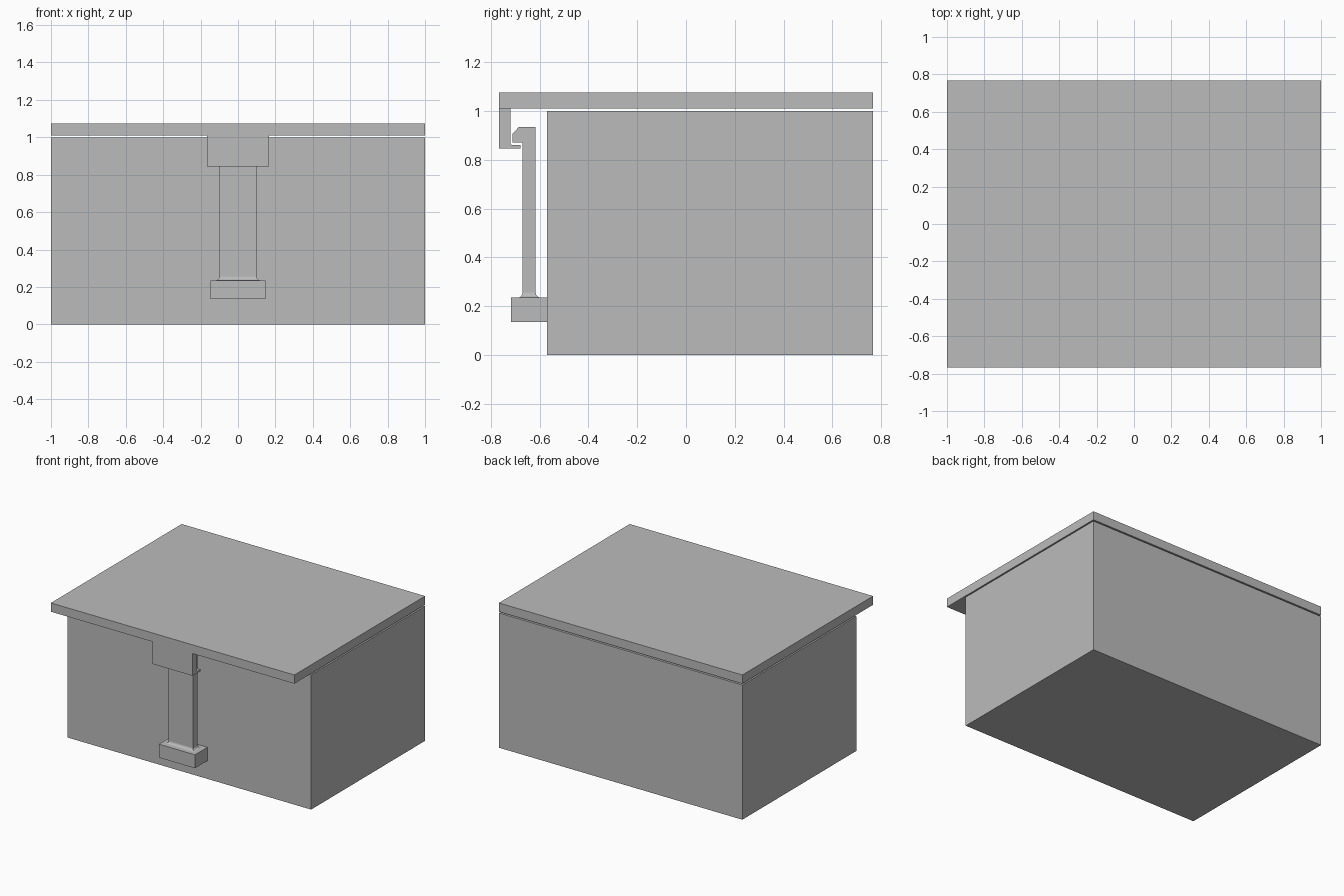
import bpy, bmesh, math

if "Cube" in bpy.data.objects:
    bpy.data.objects.remove(bpy.data.objects["Cube"])

grey = bpy.data.materials.new("plain grey")
grey.diffuse_color = (0.5, 0.5, 0.5, 1)
grey.use_nodes = True
grey.node_tree.nodes["Principled BSDF"].inputs["Base Color"].default_value = grey.diffuse_color


def finish(name, bm):
    bmesh.ops.recalc_face_normals(bm, faces=bm.faces)
    mesh = bpy.data.meshes.new(name)
    bm.to_mesh(mesh)
    bm.free()
    mesh.materials.append(grey)
    obj = bpy.data.objects.new(name, mesh)
    bpy.context.collection.objects.link(obj)
    return obj


def extrude_profile(name, points, half_width):
    """Sweep a closed (y, z) profile along x, centred on x = 0."""
    bm = bmesh.new()
    face = bm.faces.new([bm.verts.new((-half_width, y, z)) for y, z in points])
    result = bmesh.ops.extrude_face_region(bm, geom=[face])
    moved = [v for v in result["geom"] if isinstance(v, bmesh.types.BMVert)]
    bmesh.ops.translate(bm, verts=moved, vec=(2 * half_width, 0, 0))
    return finish(name, bm)


def block(name, half_width, y0, y1, z0, z1):
    return extrude_profile(name, [(y0, z0), (y1, z0), (y1, z1), (y0, z1)], half_width)


# Box body and overhanging lid
block("box_body", 1.0, -0.57, 0.767, 0.0, 1.0)
block("lid", 1.0, -0.767, 0.767, 1.01, 1.075)

# Catch hanging under the lid, with a rounded inner corner
r = 0.01
corner = [(-0.72 + r - r * math.cos(a), 0.86 + r - r * math.sin(a))
          for a in [i * math.pi / 8 for i in range(5)]]
extrude_profile("lid_catch", [(-0.767, 1.01), (-0.767, 0.845), (-0.678, 0.845),
                              (-0.678, 0.86)] + corner[::-1] + [(-0.72, 1.01)], 0.165)

# Mounting block fixed to the box
block("latch_base", 0.148, -0.717, -0.57, 0.135, 0.235)

# Flexible arm with a chamfered hook at its top
extrude_profile("latch_arm", [(-0.67, 0.255), (-0.616, 0.255), (-0.616, 0.934),
                              (-0.685, 0.934), (-0.711, 0.906), (-0.711, 0.87),
                              (-0.67, 0.87)], 0.1)

# Concave flare where the arm meets its base
bm = bmesh.new()
rings = []
r = 0.02
for i in range(6):
    a = i * math.pi / 10
    out, z = r - r * math.sin(a), 0.235 + r - r * math.cos(a)
    x, y0, y1 = 0.1 + out, -0.67 - out, -0.616 + out
    rings.append([bm.verts.new(p) for p in
                  ((-x, y0, z), (x, y0, z), (x, y1, z), (-x, y1, z))])
for low, high in zip(rings, rings[1:]):
    for k in range(4):
        n = (k + 1) % 4
        bm.faces.new((low[k], low[n], high[n], high[k]))
flare = finish("arm_flare", bm)
for p in flare.data.polygons:
    p.use_smooth = True
bpy.context.view_layer.objects.active = flare
flare.select_set(True)
bpy.ops.object.shade_smooth_by_angle(angle=math.radians(30))
